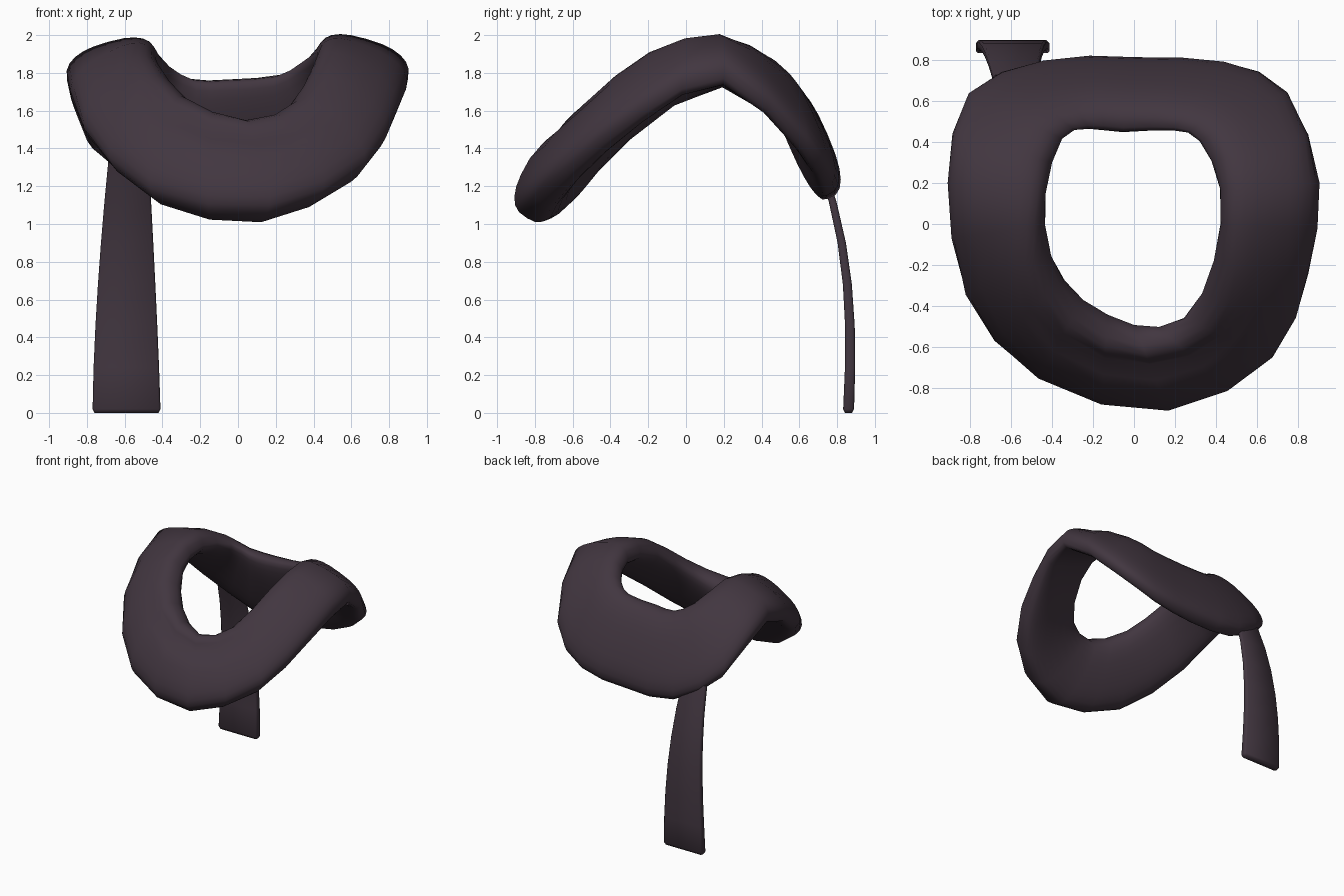
import bpy, bmesh, math
from mathutils import Vector

if "Cube" in bpy.data.objects:
    bpy.data.objects.remove(bpy.data.objects["Cube"])

cloth = bpy.data.materials.new("dark_plum_cloth")
cloth.diffuse_color = (0.054, 0.037, 0.051, 1)
cloth.use_nodes = True
cloth.node_tree.nodes["Principled BSDF"].inputs["Base Color"].default_value = cloth.diffuse_color


def loft(name, rings, closed):
    """Skin a row of equal rings into one smooth object."""
    bm = bmesh.new()
    rows = [[bm.verts.new(p) for p in ring] for ring in rings]
    n, k = len(rows), len(rows[0])
    for i in range(n if closed else n - 1):
        a, b = rows[i], rows[(i + 1) % n]
        for j in range(k):
            bm.faces.new((a[j], a[(j + 1) % k], b[(j + 1) % k], b[j]))
    if not closed:
        bm.faces.new(rows[0])
        bm.faces.new(rows[-1])
    bmesh.ops.recalc_face_normals(bm, faces=bm.faces)
    mesh = bpy.data.meshes.new(name)
    bm.to_mesh(mesh)
    bm.free()
    mesh.materials.append(cloth)
    obj = bpy.data.objects.new(name, mesh)
    bpy.context.collection.objects.link(obj)
    bpy.context.view_layer.objects.active = obj
    obj.select_set(True)
    bpy.ops.object.shade_smooth_by_angle(angle=math.radians(60))
    obj.select_set(False)


def halve(points):
    """Insert a smooth midpoint after every point of a closed path."""
    n, out = len(points), []
    for i in range(n):
        a, b, c, d = (Vector(points[(i + s) % n]) for s in (-1, 0, 1, 2))
        out += [b, (b + c) * 0.5625 - (a + d) * 0.0625]
    return out


def power(v, e):
    return math.copysign(abs(v) ** e, v)


def band_ring(o, i, sides=24):
    """Flattened rounded section between an outer and an inner rim point."""
    mid, along = (o + i) / 2, (o - i) / 2
    flat = Vector((along.x, along.y, 0)).normalized()
    normal = (Vector((0, 0, 1)) * along.dot(flat) - flat * along.z).normalized()
    front = min(0.7, max(0, -mid.y))
    crown = 0.14 + 0.03 * front
    belly = 0.07 + 0.10 * front
    # crown leans inward on the shoulders and outward at front and back
    lean = 0.22 * min(1, abs(mid.y) / 0.6) - 0.14
    fold = 0.06 * max(0, (front - 0.45) / 0.25)
    ring = []
    for s in range(sides):
        a = 2 * math.pi * s / sides
        u, v = power(math.cos(a), 0.8), power(math.sin(a), 0.75)
        v *= crown if v > 0 else belly
        if math.sin(a) > 0.01:
            u += lean * math.sin(a)
            # soft fold just below the inner rim
            v -= fold * math.exp(-((u + 0.5) / 0.2) ** 2)
        ring.append(mid + along * u + normal * v)
    return ring


# neck loop, from the back round the right side, front and left side
outer_rim = [(0, 0.74, 1.14), (0.4, 0.74, 1.19), (0.71, 0.62, 1.39), (0.9, 0.2, 1.77),
             (0.83, -0.24, 1.57), (0.63, -0.63, 1.25), (0.14, -0.84, 1.03),
             (-0.43, -0.69, 1.12), (-0.79, -0.33, 1.46), (-0.905, 0.2, 1.76),
             (-0.77, 0.62, 1.40), (-0.4, 0.74, 1.16)]
inner_rim = [(-0.05, 0.47, 1.76), (0.2, 0.47, 1.78), (0.33, 0.41, 1.85), (0.42, 0.17, 1.91),
             (0.4, -0.18, 1.84), (0.27, -0.47, 1.62), (0.02, -0.54, 1.53),
             (-0.27, -0.41, 1.66), (-0.42, -0.16, 1.84), (-0.43, 0.15, 1.89),
             (-0.36, 0.42, 1.83), (-0.23, 0.48, 1.76)]
loft("neck_loop", [band_ring(o, i) for o, i in zip(halve(outer_rim), halve(inner_rim))], True)


def tail_ring(z, inset=0.0):
    """Bevelled strip section that widens and curves outward going down."""
    h = z / 1.3
    x0, x1 = -0.77 + 0.08 * h ** 1.6 + inset, -0.41 - 0.06 * h ** 1.2 - inset
    y = 0.86 + 0.06 * h - 0.2 * h ** 2.6
    t, c = 0.029 - 0.01 * h - inset, 0.01
    return [(x0, y - t + c, z), (x0 + c, y - t, z), (x1 - c, y - t, z), (x1, y - t + c, z),
            (x1, y + t - c, z), (x1 - c, y + t, z), (x0 + c, y + t, z), (x0, y + t - c, z)]


# hanging tail with a rounded lower hem
loft("hanging_tail", [tail_ring(0, 0.01)] + [tail_ring(0.02 + 0.22 * k) for k in range(7)], False)
